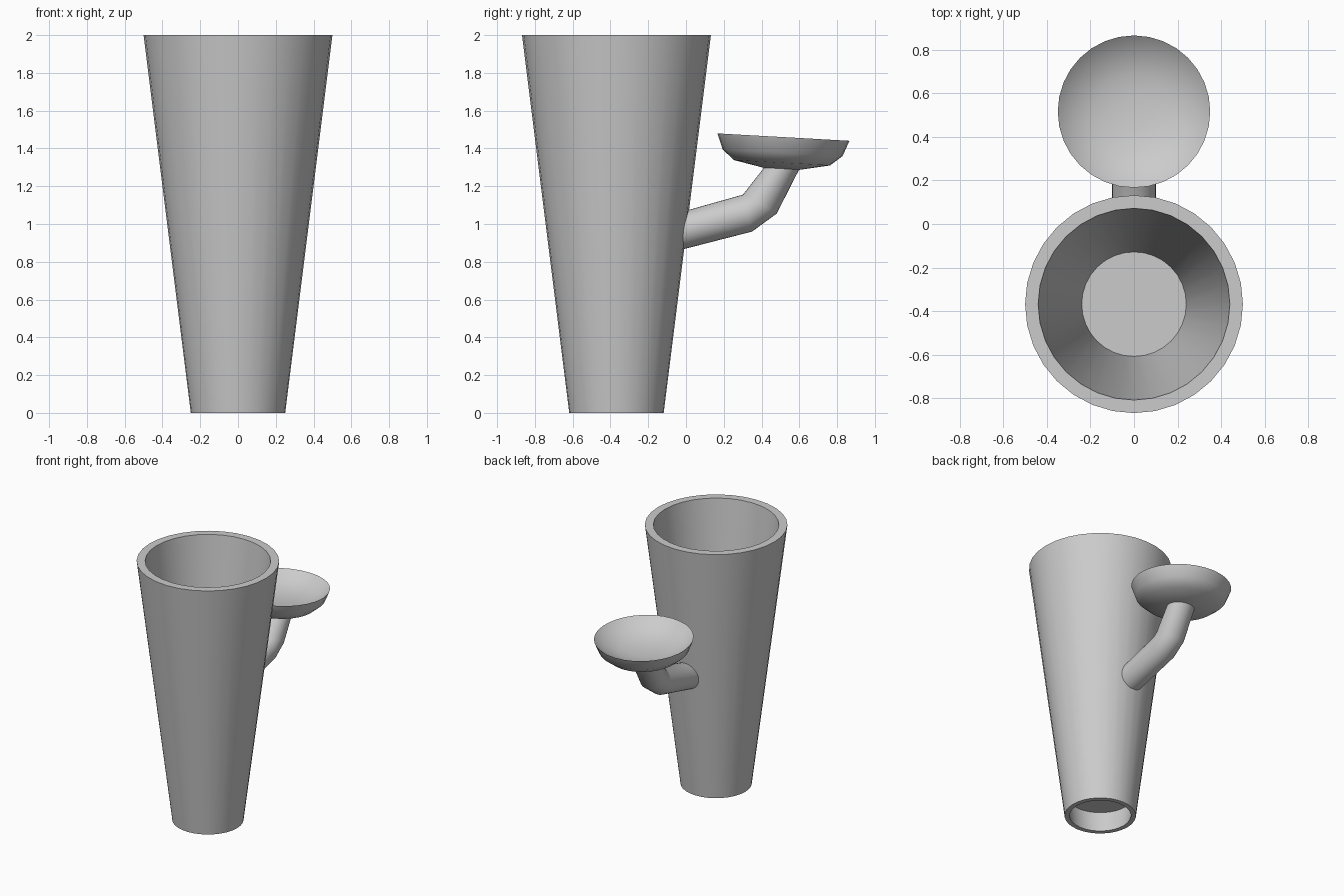
import bpy, bmesh, math
from mathutils import Vector

if "Cube" in bpy.data.objects:
    bpy.data.objects.remove(bpy.data.objects["Cube"])


def finish(bm, name):
    bmesh.ops.recalc_face_normals(bm, faces=bm.faces)
    me = bpy.data.meshes.new(name)
    bm.to_mesh(me)
    bm.free()
    ob = bpy.data.objects.new(name, me)
    bpy.context.collection.objects.link(ob)
    bpy.ops.object.select_all(action='DESELECT')
    bpy.context.view_layer.objects.active = ob
    ob.select_set(True)
    bpy.ops.object.shade_smooth_by_angle(angle=math.radians(40))
    return ob


def bridge(bm, a, b):
    n = len(a)
    for i in range(n):
        bm.faces.new((a[i], a[(i + 1) % n], b[(i + 1) % n], b[i]))


def lathe(name, profile, location, tilt=0, sides=32):
    """Revolve (radius, z) points around z, capping both ends."""
    bm = bmesh.new()
    rings = []
    for r, z in profile:
        rings.append([bm.verts.new((r * math.sin(math.tau * i / sides),
                                    r * math.cos(math.tau * i / sides), z))
                      for i in range(sides)])
    for a, b in zip(rings, rings[1:]):
        bridge(bm, a, b)
    bm.faces.new(rings[0])
    bm.faces.new(rings[-1])
    ob = finish(bm, name)
    ob.location = location
    ob.rotation_euler.x = tilt
    return ob


# Tapered hollow cup, with a floor set above the open foot
lathe("tapered_cup",
      [(0.235, 0.16), (0.215, 0), (0.25, 0), (0.50, 2.0),
       (0.44, 2.0), (0.24, 0.20)],
      (0, -0.368, 0))

# Shallow wall dish, slightly tilted
lathe("dish",
      [(0.085, -0.17), (0.255, -0.136), (0.318, -0.083), (0.35, 0),
       (0.29, -0.055), (0.18, -0.095), (0.08, -0.11)],
      (0, 0.516, 1.46), tilt=math.radians(-3.2))

# Bent arm: each ring is given by its lower and upper (y, z) points
sections = [((-0.02, 0.865), (-0.02, 1.065)),
            ((0.35, 0.96), (0.30, 1.155)),
            ((0.48, 1.055), (0.305, 1.16)),
            ((0.605, 1.30), (0.43, 1.32))]
bm = bmesh.new()
rings = []
for low, high in sections:
    lo, hi = Vector((0, *low)), Vector((0, *high))
    mid, half = (lo + hi) / 2, (hi - lo) / 2
    rings.append([bm.verts.new(mid + half * math.cos(math.tau * i / 32)
                               + Vector((0.1 * math.sin(math.tau * i / 32), 0, 0)))
                  for i in range(32)])
for a, b in zip(rings, rings[1:]):
    bridge(bm, a, b)
bm.faces.new(rings[0])
bm.faces.new(rings[-1])
finish(bm, "bent_arm")
